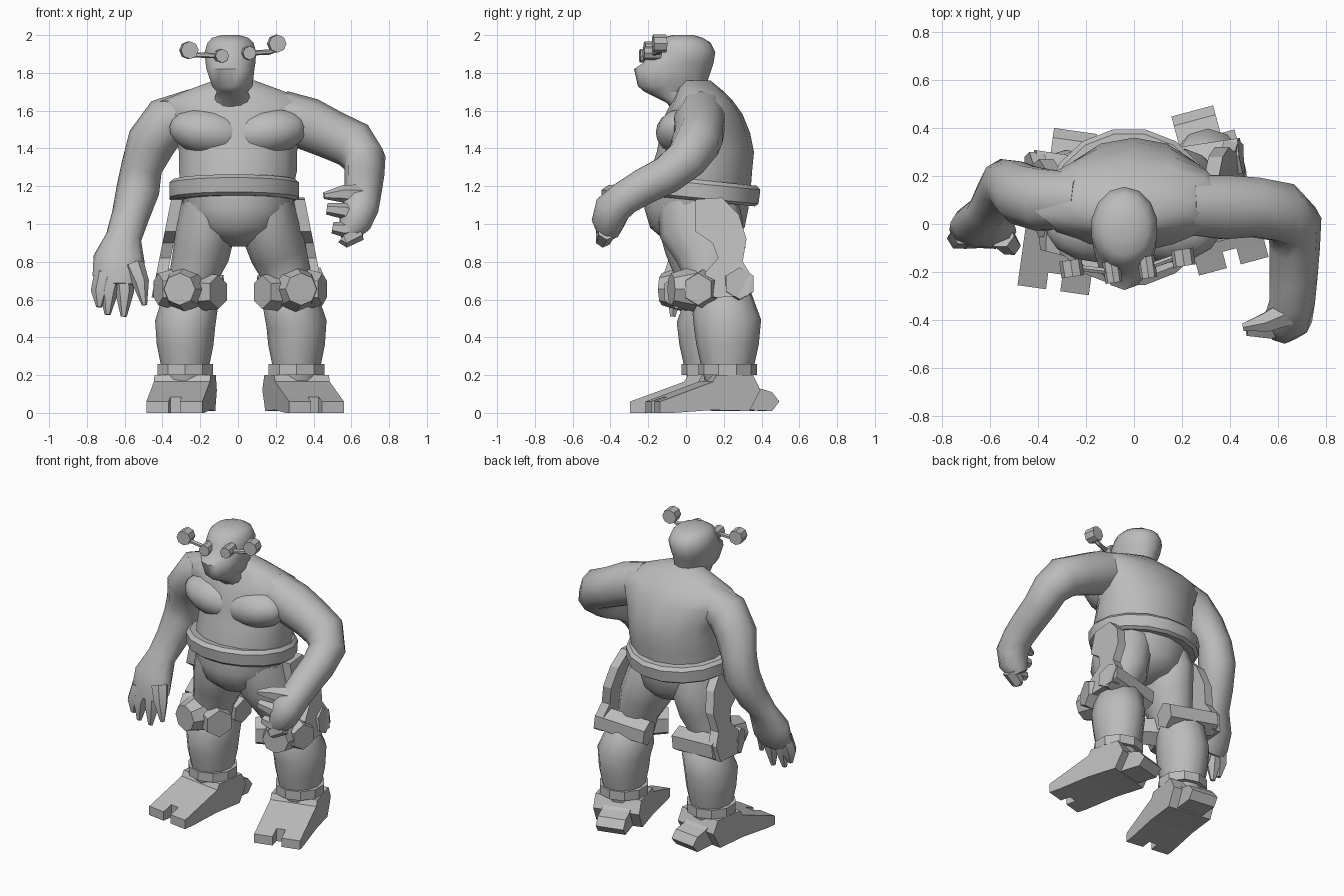
import bpy, bmesh, math
from mathutils import Vector, Matrix

cube = bpy.data.objects.get("Cube")
if cube:
    bpy.data.objects.remove(cube, do_unlink=True)

grey = bpy.data.materials.new("plain_grey")
grey.use_nodes = True
grey.diffuse_color = (0.5, 0.5, 0.5, 1)
grey.node_tree.nodes["Principled BSDF"].inputs["Base Color"].default_value = (0.5, 0.5, 0.5, 1)


def finish(name, bm, angle=0):
    """Turn a bmesh into an object; angle > 0 gives smooth shading."""
    bmesh.ops.recalc_face_normals(bm, faces=bm.faces)
    mesh = bpy.data.meshes.new(name)
    bm.to_mesh(mesh)
    bm.free()
    mesh.materials.append(grey)
    ob = bpy.data.objects.new(name, mesh)
    bpy.context.collection.objects.link(ob)
    if angle:
        bpy.ops.object.select_all(action='DESELECT')
        ob.select_set(True)
        bpy.context.view_layer.objects.active = ob
        bpy.ops.object.shade_smooth_by_angle(angle=math.radians(angle))
    return ob


def skin(name, rings, angle):
    """Join equal rings of points into a closed skin."""
    bm = bmesh.new()
    rows = [[bm.verts.new(p) for p in ring] for ring in rings]
    n = len(rows[0])
    for a, b in zip(rows, rows[1:]):
        for i in range(n):
            j = (i + 1) % n
            bm.faces.new((a[i], a[j], b[j], b[i]))
    bm.faces.new(rows[0])
    bm.faces.new(rows[-1])
    return finish(name, bm, angle)


def stack(name, sections, n=14, angle=50, tilt=0):
    """Horizontal ellipses: z, centre x, half width, front y, back y."""
    rings = []
    for z, cx, rx, front, back in sections:
        cy, ry = (front + back) / 2, (back - front) / 2
        ring = []
        for i in range(n):
            t = math.tau * (i + 0.5) / n
            y = cy + ry * math.sin(t)
            ring.append(Vector((cx + rx * math.cos(t), y, z + tilt * y)))
        rings.append(ring)
    return skin(name, rings, angle)


def limb(name, path, n=10, angle=60):
    """Round tube along a path of x, y, z, radius and optional flattening in y."""
    pts = [Vector(p[:3]) for p in path]
    rings, u, last = [], None, None
    for i, p in enumerate(pts):
        t = (pts[min(i + 1, len(pts) - 1)] - pts[max(i - 1, 0)]).normalized()
        if u is None:
            ref = Vector((0, 1, 0)) if abs(t.y) < 0.9 else Vector((0, 0, 1))
            u = t.cross(ref).normalized()
        else:
            u = last.rotation_difference(t) @ u
        v, last = t.cross(u), t
        r = path[i][3]
        f = path[i][4] if len(path[i]) > 4 else 1
        rings.append([p + u * r * math.cos(math.tau * k / n) + v * r * f * math.sin(math.tau * k / n)
                      for k in range(n)])
    return skin(name, rings, angle)


def block(name, centre, facing, r1, r2, depth, sides=6):
    """Many-sided prism or frustum facing a direction."""
    bm = bmesh.new()
    m = Matrix.Translation(centre) @ Vector(facing).to_track_quat('Z', 'Y').to_matrix().to_4x4()
    bmesh.ops.create_cone(bm, cap_ends=True, segments=sides, radius1=r1, radius2=r2, depth=depth, matrix=m)
    return finish(name, bm)


def prism(name, outline, x0, x1, matrix=Matrix()):
    """Side outline in y, z drawn out along x."""
    return skin(name, [[matrix @ Vector((x, y, z)) for y, z in outline] for x in (x0, x1)], 0)


def blob(name, centre, size, roll=0):
    bm = bmesh.new()
    m = Matrix.Translation(centre) @ Matrix.Rotation(roll, 4, 'Y') @ Matrix.Diagonal((*size, 1))
    bmesh.ops.create_uvsphere(bm, u_segments=14, v_segments=10, radius=1, matrix=m)
    return finish(name, bm, 60)


# Torso, chest and belt
stack("torso", [(1.15, -.01, .30, -.20, .34), (1.28, 0, .32, -.19, .35), (1.38, 0, .32, -.155, .36),
                (1.48, 0, .34, -.135, .34), (1.58, -.01, .40, -.11, .30), (1.65, -.02, .40, -.075, .25),
                (1.71, -.02, .25, -.05, .19), (1.76, -.02, .11, -.03, .13)])
for side, s in (("right", -1), ("left", 1)):
    blob(side + "_chest", (s * .15, -.01, 1.485), (.22, .15, .125), -s * .15)
stack("belt", [(1.13, -.02, .33, -.23, .37), (1.145, -.02, .35, -.25, .39), (1.22, -.02, .35, -.26, .40),
               (1.24, -.02, .33, -.23, .38)], 16, 30, -.1)
stack("pelvis", [(1.18, 0, .31, -.21, .34), (1.08, 0, .29, -.22, .33), (.98, 0, .25, -.19, .31),
                 (.92, 0, .16, -.12, .26), (.88, 0, .05, -.02, .15)])

# Head
stack("head", [(1.56, -.03, .12, -.05, .14), (1.64, -.03, .105, -.10, .11), (1.70, -.03, .085, -.22, .10),
               (1.73, -.03, .11, -.255, .105), (1.82, -.04, .13, -.275, .135), (1.85, -.04, .135, -.23, .145),
               (1.91, -.04, .14, -.19, .155), (1.96, -.04, .125, -.17, .13), (1.985, -.04, .10, -.13, .09),
               (2.0, -.04, .05, -.07, .04)])

# Goggles and side knobs
for side, eye, knob in (("right", (-.09, -.20, 1.89), (-.26, -.185, 1.92)),
                        ("left", (.055, -.18, 1.905), (.205, -.14, 1.955))):
    block(side + "_lens", eye, (.15, -1, 0), .036, .036, .09, 8)
    block(side + "_knob", knob, (.15, -1, 0), .047, .047, .07, 8)
    limb(side + "_stalk", [(*eye, .014), (knob[0] * .75 + eye[0] * .25, knob[1], eye[2] + .005, .014),
                           (knob[0], knob[1], knob[2] - .02, .022)], 6, 0)

# Right arm hangs, left arm reaches forward
limb("right_arm", [(-.22, .10, 1.60, .12), (-.38, .10, 1.54, .135), (-.46, .12, 1.43, .13),
                   (-.51, .16, 1.30, .11), (-.53, .16, 1.18, .115), (-.57, .11, 1.04, .10),
                   (-.605, .05, .93, .095, .8), (-.63, .00, .82, .135, .6), (-.63, -.03, .73, .14, .5),
                   (-.63, -.05, .67, .11, .5)])
limb("left_arm", [(.22, .08, 1.58, .13), (.37, .07, 1.53, .14), (.50, .07, 1.47, .13), (.61, .05, 1.42, .13),
                  (.67, 0, 1.34, .115), (.67, -.10, 1.26, .105), (.665, -.22, 1.20, .10),
                  (.66, -.32, 1.14, .095), (.645, -.39, 1.08, .10), (.62, -.41, 1.01, .09),
                  (.58, -.41, .95, .06)])

# Fingers
for i, (x, z) in enumerate(((-.735, .56), (-.69, .52), (-.605, .51))):
    limb(f"right_finger_{i + 1}", [(-.71 + i * .05, -.04, .74, .05), (x + .005, -.06, .64, .05),
                                   (x, -.07, z, .016)], 6, 30)
limb("right_thumb", [(-.55, -.05, .78, .055), (-.515, -.09, .69, .045), (-.495, -.10, .57, .014)], 6, 30)
for i, (x, z) in enumerate(((.47, 1.08), (.50, .98), (.55, .925))):
    limb(f"left_finger_{i + 1}", [(.64, -.42, 1.04 - i * .04, .05), (.56, -.44, z - .01, .043),
                                  (x, -.44, z, .03)], 6, 30)
limb("left_thumb", [(.64, -.37, 1.15, .06), (.55, -.41, 1.16, .045), (.455, -.43, 1.15, .018)], 6, 30)

# Legs: side sign, knee centre, ankle centre, foot turn
spur = ((-.02, .02), (-.02, .15), (.12, .15), (.15, .13), (.22, .11), (.26, .06), (.22, .01))
sole = ((-.34, 0), (-.34, .085), (-.12, .165), (-.10, .20), (.10, .20), (.14, .12), (.08, .01), (-.12, .015))
guard = ((.02, 1.13), (.16, 1.14), (.25, 1.05), (.29, .92), (.27, .80), (.32, .72), (.30, .62),
         (.12, .61), (.07, .74), (.14, .82), (.11, .90), (.02, .96))
for side, s, (kx, ky), (ax, ay), turn in (("right", -1, (-.245, .08), (-.28, .13), -8),
                                         ("left", 1, (.27, .13), (.31, .22), 15)):
    limb(side + "_thigh", [(s * .15, .06, 1.12, .14, 1.5), (s * .17, .08, .98, .16, 1.4),
                           (kx * .8, ky, .84, .15, 1.25), (kx * .95, ky, .73, .13, 1.1),
                           (kx, ky, .62, .12, 1.1)], 12)
    limb(side + "_calf", [(kx, ky + .02, .66, .11), (kx * 1.04, ky + .06, .58, .15, 1.1),
                          (ax, ay, .47, .16, 1.12), (ax, ay, .36, .15, 1.1), (ax, ay, .26, .13, 1.1),
                          (ax, ay, .17, .12)], 12)
    block(side + "_ankle_cuff", (ax, ay, .23), (0, 0, 1), .155, .155, .06, 10)

    # Knee armour: front cap, inner and outer blocks, bar behind
    block(side + "_knee_cap", (kx + s * .05, ky - .15, .655), (s * .25, -1, 0), .12, .085, .12, 8)
    block(side + "_inner_knee_block", (kx - s * .10, ky - .10, .64), (-s * .85, -.6, 0), .10, .09, .10)
    block(side + "_outer_knee_block", (kx + s * .13, ky - .05, .655), (s, -.35, 0), .11, .085, .10)
    block(side + "_knee_bar", (kx + s * .01, ky + .13, .665), (s, .15, .12), .085, .085, .34)

    # Thigh guard hanging from the belt, leaning outwards
    lean = Matrix.Translation((s * .33, ky - .10, 0)) @ Matrix(
        ((1, 0, -s * .2, s * .22), (0, 1, 0, 0), (0, 0, 1, 0), (0, 0, 0, 1)))
    prism(side + "_thigh_guard", guard, -.03, .03, lean)

    # Foot with sloping front, two toes and a narrow heel spur
    place = Matrix.Translation((ax, ay, 0)) @ Matrix.Rotation(math.radians(turn), 4, 'Z')
    prism(side + "_heel_spur", spur, -.09, .09, place)
    prism(side + "_foot", sole, -.15, .15, place)
    for i, x in enumerate((-.15, .03)):
        prism(f"{side}_toe_{i + 1}", ((-.41, 0), (-.41, .06), (-.34, .085), (-.34, 0)), x, x + .12, place)
